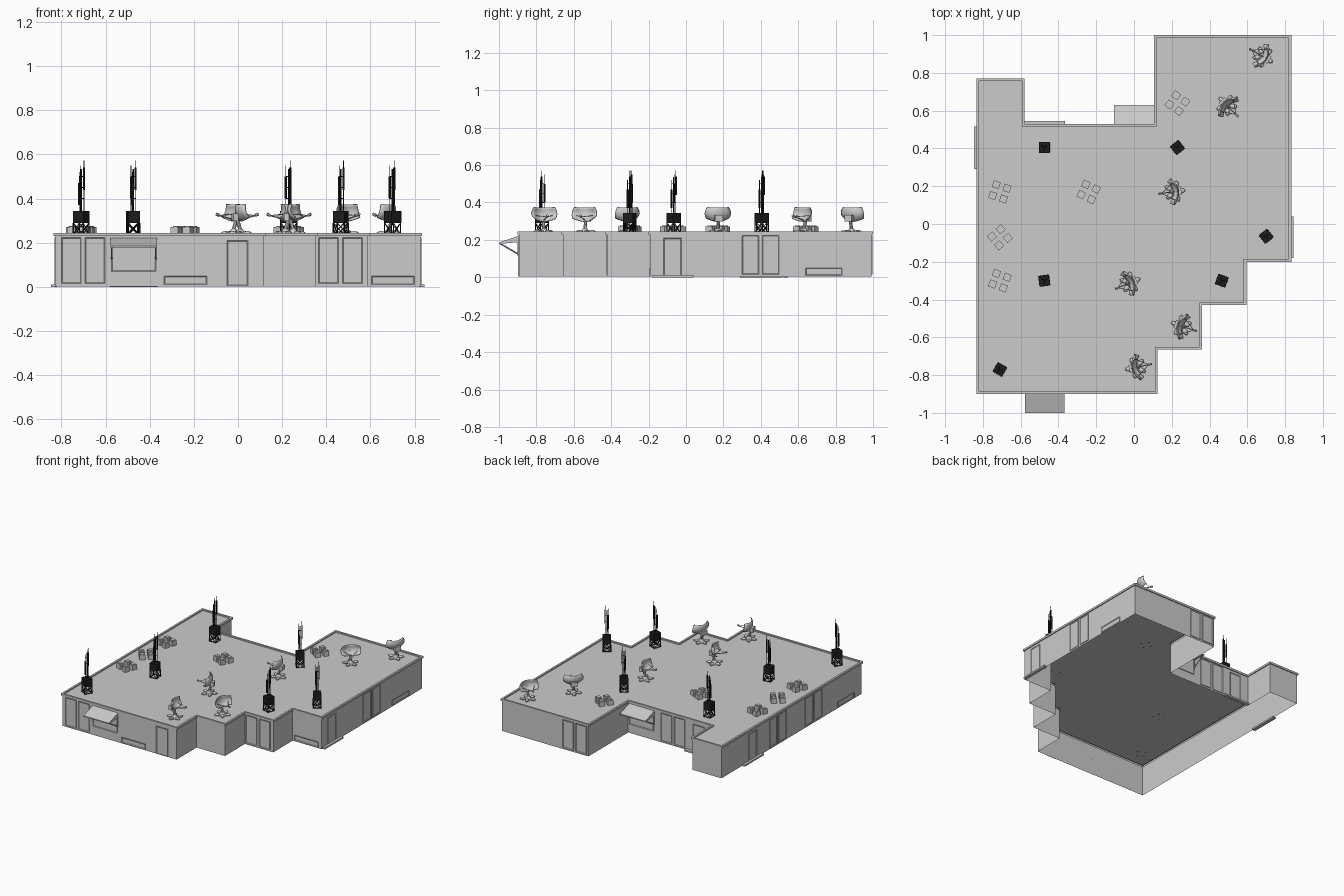
import bpy, bmesh
from math import radians, sin, cos, pi
from mathutils import Matrix, Vector

if "Cube" in bpy.data.objects:
    bpy.data.objects.remove(bpy.data.objects["Cube"])

black = bpy.data.materials.new("dark_metal")
black.diffuse_color = (0.012, 0.012, 0.012, 1)
black.use_nodes = True
black.node_tree.nodes["Principled BSDF"].inputs["Base Color"].default_value = black.diffuse_color
ROOF = 0.236


def to_mesh(name, bm, mat=None):
    bmesh.ops.recalc_face_normals(bm, faces=bm.faces)
    me = bpy.data.meshes.new(name)
    bm.to_mesh(me)
    bm.free()
    if mat:
        me.materials.append(mat)
    return me


def place(name, me, loc=(0, 0, 0), ang=0):
    ob = bpy.data.objects.new(name, me)
    ob.location = loc
    ob.rotation_euler[2] = radians(ang)
    bpy.context.collection.objects.link(ob)
    return ob


def box(bm, lo, hi):
    lo, hi = Vector(lo), Vector(hi)
    m = Matrix.Translation((lo + hi) / 2) @ Matrix.Diagonal((*(hi - lo), 1))
    return bmesh.ops.create_cube(bm, size=1, matrix=m)["verts"]


def rod(bm, p, q, r, seg=4, r2=None):
    p, q = Vector(p), Vector(q)
    d = q - p
    m = Matrix.Translation((p + q) / 2) @ d.to_track_quat("Z", "Y").to_matrix().to_4x4()
    bmesh.ops.create_cone(bm, cap_ends=True, segments=seg, radius1=r,
                          radius2=r if r2 is None else r2, depth=d.length, matrix=m)


# Building shell: stepped outline carried through wall, trim and roof loops (open below)
outline = [(-.835, -.9), (.125, -.9), (.125, -.665), (.36, -.665), (.36, -.43),
           (.595, -.43), (.595, -.2), (.833, -.2), (.833, 1), (.105, 1),
           (.105, .53), (-.58, .53), (-.58, .77), (-.835, .77)]


def inset(d):
    pts = []
    for i, p in enumerate(outline):
        p = Vector(p)
        a = (p - Vector(outline[i - 1])).normalized()
        b = (Vector(outline[(i + 1) % len(outline)]) - p).normalized()
        pts.append(p + d * (Vector((-a.y, a.x)) + Vector((-b.y, b.x))))
    return pts


bm = bmesh.new()
loops = [[bm.verts.new((p.x, p.y, z)) for p in inset(d)] for d, z in
         [(.007, .003), (.007, .23), (0, .23), (0, .245), (.014, .245), (.014, ROOF)]]
n = len(outline)
for a, b in zip(loops, loops[1:]):
    for i in range(n):
        j = (i + 1) % n
        bm.faces.new((a[i], a[j], b[j], b[i]))
bm.faces.new(loops[-1])
place("building_shell", to_mesh("building_shell", bm))

# Framed wall panels; side angle turns the local front (-y) to each facade
SIDES = {"front": 0, "right": 90, "back": 180, "left": -90}


def wall_spot(side, along, wall):
    return (along, wall, 0) if side in ("front", "back") else (wall, along, 0)


def panel(name, side, wall, a0, a1, z0, z1):
    bm = bmesh.new()
    w = (a1 - a0) / 2
    box(bm, (-w, -.004, z0), (w, .0, z1))
    bm.normal_update()
    face = [f for f in bm.faces if f.normal.y < -.9]
    bmesh.ops.inset_region(bm, faces=face, thickness=.006, depth=-.003)
    place(name, to_mesh(name, bm), wall_spot(side, (a0 + a1) / 2, wall), SIDES[side])


window_pairs = [("front", -.893, -.80), ("front", -.423, .365), ("right", .826, .30),
                ("back", .993, .125), ("back", .523, -.36), ("left", -.828, .0),
                ("left", -.828, -.42)]
for side, wall, a in window_pairs:
    for k in (0, .108):
        panel(f"{side}_window", side, wall, a + k, a + k + .09, .015, .224)
for side, wall, a in [("front", -.893, -.335), ("front", -.193, .605),
                      ("right", .826, .64), ("left", -.828, -.80)]:
    panel(f"{side}_low_vent", side, wall, a, a + .195, .01, .05)
for side, wall, a in [("front", -.893, -.05), ("right", .826, -.12),
                      ("back", .523, -.52), ("left", -.828, .35)]:
    panel(f"{side}_door", side, wall, a, a + .095, .004, .21)

# Door steps
for name, lo, hi in [("right_step", (.82, -.18, 0), (.845, .04, .012)),
                     ("left_step", (-.847, .29, 0), (-.82, .515, .012)),
                     ("back_step", (-.58, .52, 0), (-.365, .546, .012))]:
    bm = bmesh.new()
    box(bm, lo, hi)
    place(name, to_mesh(name, bm))

# Service hatches with sloped awnings and struts
bm = bmesh.new()
W = .105
prof = [(0, .222), (-.107, .186), (-.107, .178), (0, .188)]
ends = [[bm.verts.new((x, y, z)) for y, z in prof] for x in (-W, W)]
for e in ends:
    bm.faces.new(e)
for i in range(4):
    j = (i + 1) % 4
    bm.faces.new((ends[0][i], ends[0][j], ends[1][j], ends[1][i]))
for x in (-W + .005, W - .005):
    rod(bm, (x, -.1, .18), (x, 0, .122), .004)
    box(bm, (x - .004, -.008, .115), (x + .004, 0, .19))
awning = to_mesh("awning", bm)
for side, wall, x in [("front", -.893, -.472), ("back", .523, 0)]:
    place(f"{side}_awning", awning, (x, wall, 0), SIDES[side])
    panel(f"{side}_hatch", side, wall, x - .1, x + .1, .07, .19)

# Lattice base, equipment box and antenna mast
bm = bmesh.new()
h, top = .026, .29
corners = [(-h, -h), (h, -h), (h, h), (-h, h)]
for i, (x, y) in enumerate(corners):
    u, v = corners[(i + 1) % 4]
    rod(bm, (x, y, ROOF - .002), (x, y, top), .0035)
    rod(bm, (x, y, ROOF), (u, v, top), .0025)
    rod(bm, (u, v, ROOF), (x, y, top), .0025)
    rod(bm, (x, y, ROOF + .003), (u, v, ROOF + .003), .003)
box(bm, (-.028, -.028, top), (.028, .028, .345))
rod(bm, (0, 0, .345), (0, 0, .535), .004, 6)
for k in range(3):
    a = 2 * pi * k / 3 + .3
    c, s = .013 * cos(a), .013 * sin(a)
    for z in (.40, .45, .50):
        rod(bm, (0, 0, z), (c, s, z), .002)
    z0 = (.44, .40, .37)[k]
    box(bm, (c - .004, s - .004, z0), (c + .004, s + .004, z0 + .1))
    rod(bm, (c, s, .345), (c, s, (.572, .55, .52)[k]), .0018)
tower = to_mesh("antenna_tower", bm, black)
for x, y, a in [(-.475, .405, 0), (.23, .405, 38), (.70, -.065, 38),
                (.465, -.30, -20), (-.475, -.30, 8), (-.71, -.77, -30)]:
    place("antenna_tower", tower, (x, y, 0), a)

# Satellite dish: curved reflector facing local +x
bm = bmesh.new()
N = 8
tilt = Matrix.Translation((-.01, 0, .334)) @ Matrix.Rotation(radians(-18), 4, "Y")
grid = []
for i in range(N + 1):
    row = []
    for j in range(N + 1):
        u, v = 2 * i / N - 1, 2 * j / N - 1
        p = Vector((.03 * u * u + .012 * v * v - .008, .07 * u * (1 - .18 * v * v),
                    .039 * v * (1 - .2 * u * u)))
        row.append(bm.verts.new(tilt @ p))
    grid.append(row)
for i in range(N):
    for j in range(N):
        bm.faces.new((grid[i][j], grid[i + 1][j], grid[i + 1][j + 1], grid[i][j + 1]))
for f in bm.faces:
    f.smooth = True
reflector = to_mesh("dish_reflector", bm)

# Dish stand: splayed pads, pedestal, yoke and feed arm
bm = bmesh.new()
for k in range(5):
    m = (Matrix.Rotation(2 * pi * k / 5 + .6, 4, "Z") @ Matrix.Translation((.036, 0, ROOF + .008))
         @ Matrix.Diagonal((.022, .013, .009, 1)))
    bmesh.ops.create_uvsphere(bm, u_segments=8, v_segments=6, radius=1, matrix=m)
rod(bm, (0, 0, ROOF), (0, 0, .262), .027, 10, .012)
rod(bm, (0, 0, .26), (-.014, 0, .305), .009, 8)
box(bm, (-.036, -.022, .298), (-.014, .022, .332))
rod(bm, (-.012, 0, .302), (.078, 0, .325), .003)
for s in (-1, 1):
    rod(bm, (.005, s * .045, .33), (.07, 0, .323), .0018)
rod(bm, (.07, 0, .324), (.085, 0, .33), .007, 6)
stand = to_mesh("dish_stand", bm)
for x, y, a in [(.685, .885, 150), (.49, .63, -45), (.215, .172, 188),
                (-.02, -.31, 203), (.25, -.54, -18), (.01, -.76, 13)]:
    place("dish_stand", stand, (x, y, 0), a)
    ob = place("dish_reflector", reflector, (x, y, 0), a)
    mod = ob.modifiers.new("thickness", "SOLIDIFY")
    mod.thickness = .005
    mod.offset = 0

# Clusters of four rooftop air units
bm = bmesh.new()
for x in (-.03, .03):
    for y in (-.03, .03):
        edges_box = box(bm, (x - .019, y - .019, ROOF), (x + .019, y + .019, .272))
        rod(bm, (x, y, .271), (x, y, .276), .015, 10)
units = to_mesh("air_units", bm)
for x, y, a in [(-.71, .17, -18), (-.71, -.07, 40), (-.71, -.30, -20),
                (-.24, .17, -25), (.23, .64, -35)]:
    place("air_units", units, (x, y, 0), a)
